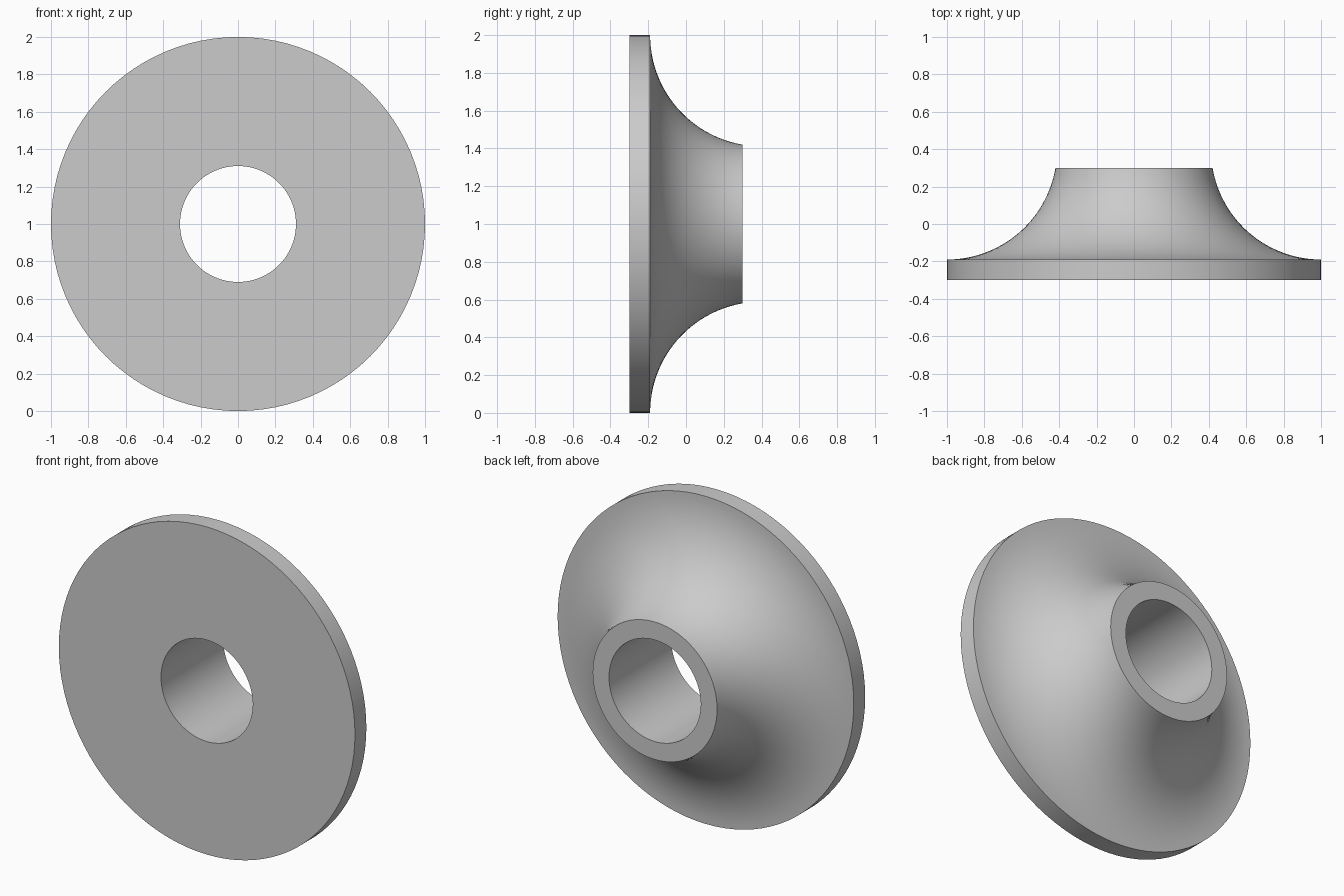
import bpy
import bmesh
from math import cos, sin, acos, pi, radians
from mathutils import Matrix, Vector

# Remove the default object
cube = bpy.data.objects.get("Cube")
if cube:
    bpy.data.objects.remove(cube, do_unlink=True)

# Main dimensions
OUTER, NECK, BORE = 1.0, 0.42, 0.31
FRONT, RIM_BACK, BACK = -0.30, -0.19, 0.30
SEGMENTS, ARC_STEPS = 96, 24

# Concave flare: circular arc, flat at the rim and steep at the neck
depth, drop = BACK - RIM_BACK, OUTER - NECK
radius = (depth ** 2 + drop ** 2) / (2 * depth)
sweep = acos((radius - depth) / radius)
flare = []
for i in range(ARC_STEPS + 1):
    a = sweep * i / ARC_STEPS
    flare.append((OUTER - radius * sin(a), RIM_BACK + radius * (1 - cos(a))))

# Closed section (distance from axis, y): front face, rim, flare, neck end, bore
profile = [(BORE, FRONT), (OUTER, FRONT)] + flare + [(BORE, BACK)]

# Spin the section around the y axis
bm = bmesh.new()
verts = [bm.verts.new((r, y, 0)) for r, y in profile]
edges = [bm.edges.new((verts[i - 1], verts[i])) for i in range(len(verts))]
bmesh.ops.spin(bm, geom=verts + edges, cent=Vector((0, 0, 0)), axis=Vector((0, 1, 0)),
               angle=2 * pi, steps=SEGMENTS, use_merge=False)
bmesh.ops.remove_doubles(bm, verts=bm.verts, dist=0.0001)
bmesh.ops.recalc_face_normals(bm, faces=bm.faces)
bmesh.ops.transform(bm, matrix=Matrix.Translation((0, 0, OUTER)), verts=bm.verts)
mesh = bpy.data.meshes.new("flared_flange")
bm.to_mesh(mesh)
bm.free()

# Single grey material
grey = bpy.data.materials.new("light_grey")
grey.use_nodes = True
colour = (0.6, 0.6, 0.6, 1)
grey.diffuse_color = colour
grey.node_tree.nodes["Principled BSDF"].inputs["Base Color"].default_value = colour
mesh.materials.append(grey)

# Smooth curved surfaces, crisp rims
flange = bpy.data.objects.new("flared_flange", mesh)
bpy.context.collection.objects.link(flange)
bpy.ops.object.select_all(action='DESELECT')
flange.select_set(True)
bpy.context.view_layer.objects.active = flange
bpy.ops.object.shade_smooth_by_angle(angle=radians(30))
